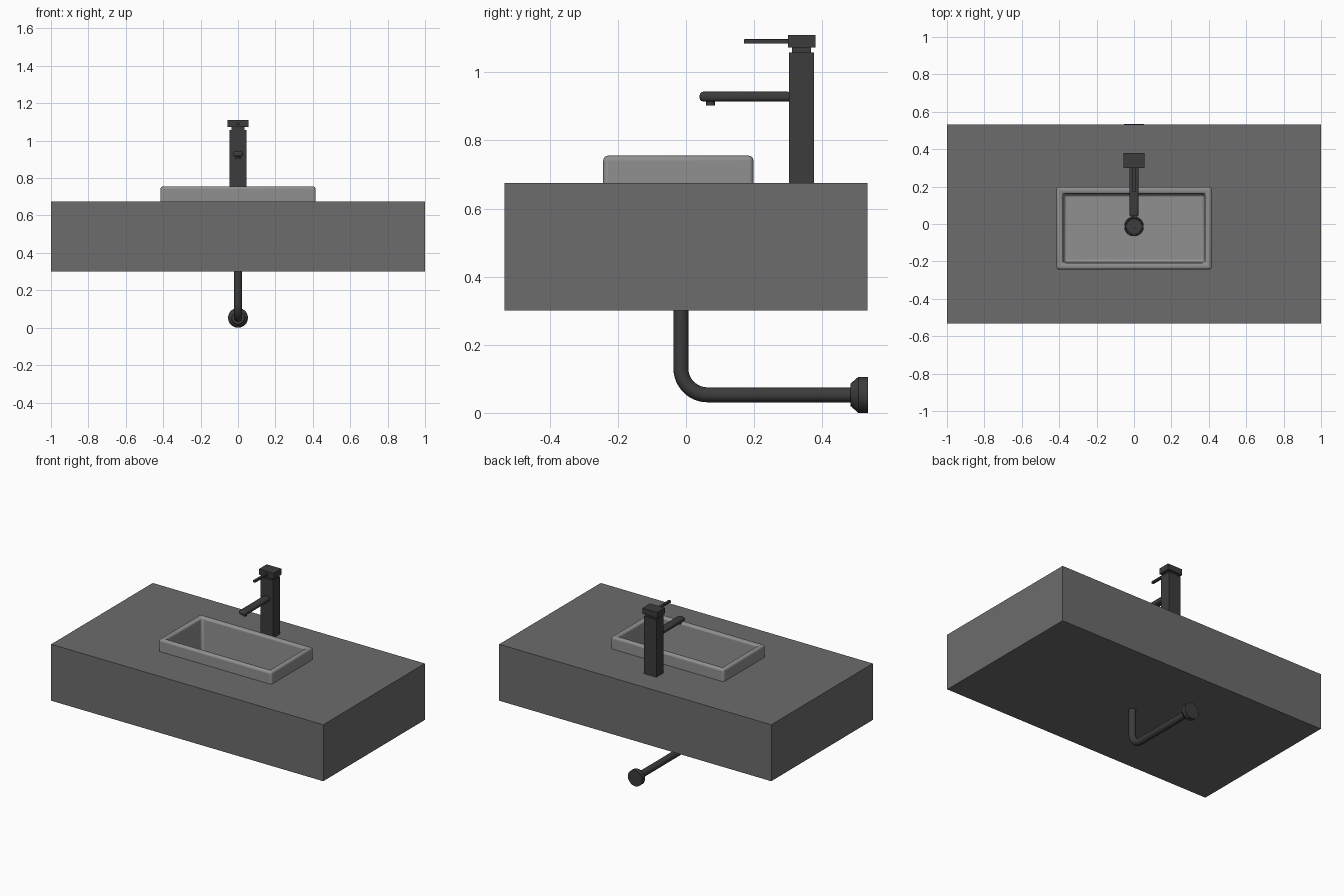
import bpy, bmesh, math
from mathutils import Vector, Matrix

if "Cube" in bpy.data.objects:
    bpy.data.objects.remove(bpy.data.objects["Cube"])


def material(name, v):
    m = bpy.data.materials.new(name)
    m.diffuse_color = (v, v, v, 1)
    m.use_nodes = True
    m.node_tree.nodes["Principled BSDF"].inputs["Base Color"].default_value = m.diffuse_color
    return m


STONE = material("stone_grey", 0.15)
CERAMIC = material("ceramic_grey", 0.28)
METAL = material("dark_metal", 0.045)


def add_object(name, bm, mat, smooth=False):
    bmesh.ops.recalc_face_normals(bm, faces=bm.faces)
    me = bpy.data.meshes.new(name)
    bm.to_mesh(me)
    bm.free()
    ob = bpy.data.objects.new(name, me)
    bpy.context.collection.objects.link(ob)
    me.materials.append(mat)
    if smooth:
        bpy.ops.object.select_all(action='DESELECT')
        ob.select_set(True)
        bpy.context.view_layer.objects.active = ob
        bpy.ops.object.shade_smooth_by_angle(angle=math.radians(35))
    return ob


def box_bm(lo, hi):
    bm = bmesh.new()
    lo, hi = Vector(lo), Vector(hi)
    bmesh.ops.create_cube(bm, size=1, matrix=Matrix.Translation((lo + hi) / 2)
                          @ Matrix.Diagonal((*(hi - lo), 1)))
    return bm


def bevel(ob, width, segments=3):
    m = ob.modifiers.new("edge_bevel", 'BEVEL')
    m.width, m.segments = width, segments
    m.limit_method = 'ANGLE'


def box(name, lo, hi, mat, width=0.0):
    ob = add_object(name, box_bm(lo, hi), mat, smooth=width > 0)
    if width:
        bevel(ob, width)
    return ob


def lathe(name, profile, origin, axis, mat, n=32):
    """Closed round solid from (radius, distance along axis) rings."""
    bm = bmesh.new()
    turn = Vector((0, 0, 1)).rotation_difference(Vector(axis)).to_matrix()
    rings = [[bm.verts.new(Vector(origin) + turn @ Vector(
        (r * math.cos(2 * math.pi * i / n), r * math.sin(2 * math.pi * i / n), d)))
        for i in range(n)] for r, d in profile]
    for a, b in zip(rings, rings[1:]):
        for i in range(n):
            j = (i + 1) % n
            bm.faces.new((a[i], a[j], b[j], b[i]))
    bm.faces.new(rings[0])
    bm.faces.new(rings[-1])
    return add_object(name, bm, mat, smooth=True)


# Counter block with a pocket that receives the basin
FLOOR = 0.47
counter = box("counter", (-1, -0.533, 0.30), (1, 0.533, 0.675), STONE)
cutter = box("pocket_cutter", (-0.395, -0.222, 0.42), (0.395, 0.178, 0.8), STONE)
cutter.hide_render = True
cut = counter.modifiers.new("pocket", 'BOOLEAN')
cut.operation, cut.object, cut.solver = 'DIFFERENCE', cutter, 'EXACT'
bpy.context.view_layer.objects.active = counter
bpy.ops.object.modifier_apply(modifier="pocket")
bpy.data.objects.remove(cutter)

# Basin: box with inset rim, sunk and slightly tapered bowl
bm = box_bm((-0.415, -0.243, 0.43), (0.415, 0.198, 0.755))
bm.normal_update()
top = max(bm.faces, key=lambda f: f.calc_center_median().z)
bmesh.ops.inset_individual(bm, faces=[top], thickness=0.05)
bowl = bmesh.ops.extrude_face_region(bm, geom=[top])
floor_verts = [g for g in bowl['geom'] if isinstance(g, bmesh.types.BMVert)]
if top.is_valid:
    bmesh.ops.delete(bm, geom=[top], context='FACES_ONLY')
for v in floor_verts:
    v.co.z = FLOOR
    v.co.x *= 0.985
    v.co.y = -0.0225 + (v.co.y + 0.0225) * 0.97
basin = add_object("basin", bm, CERAMIC, smooth=True)
bevel(basin, 0.014, 4)

# Drain grate: backing disc, outer rim, hub and radial bars
DY = -0.013
lathe("drain_disc", [(0.048, -0.002), (0.048, 0.002)], (0, DY, FLOOR), (0, 0, 1), METAL)
lathe("drain_hub", [(0.012, 0), (0.012, 0.006), (0.009, 0.008)], (0, DY, FLOOR), (0, 0, 1), METAL, 24)
bpy.ops.mesh.primitive_torus_add(major_radius=0.046, minor_radius=0.006, major_segments=32,
                                 minor_segments=8, location=(0, DY, FLOOR + 0.002))
rim = bpy.context.object
rim.name = "drain_rim"
rim.data.materials.append(METAL)
bpy.ops.object.shade_smooth_by_angle()
bm = bmesh.new()
for k in range(12):
    bmesh.ops.create_cube(bm, size=1, matrix=Matrix.Translation((0, DY, FLOOR + 0.004))
                          @ Matrix.Rotation(k * math.pi / 6, 4, 'Z')
                          @ Matrix.Translation((0.027, 0, 0))
                          @ Matrix.Diagonal((0.036, 0.006, 0.005, 1)))
add_object("drain_bars", bm, METAL)

# Tap: column, neck, cap, lever, spout and nozzle
box("tap_column", (-0.045, 0.303, 0.674), (0.045, 0.376, 1.058), METAL)
box("tap_neck", (-0.036, 0.311, 1.056), (0.036, 0.367, 1.074), METAL)
box("tap_cap", (-0.055, 0.30, 1.072), (0.055, 0.38, 1.11), METAL)
box("tap_lever", (-0.009, 0.17, 1.084), (0.009, 0.31, 1.097), METAL, 0.002)
box("tap_spout", (-0.025, 0.04, 0.914), (0.025, 0.31, 0.943), METAL, 0.011)
lathe("tap_nozzle", [(0.013, 0), (0.013, 0.02)], (0, 0.072, 0.902), (0, 0, 1), METAL, 24)

# Waste pipe: vertical drop, quarter bend, run to the wall
PY, PZ, R, BEND = -0.015, 0.053, 0.022, 0.078
path = [(0.44, PY)]
for k in range(13):
    a = k / 12 * math.pi / 2
    path.append((PZ + BEND - BEND * math.sin(a), PY + BEND - BEND * math.cos(a)))
path.append((PZ, 0.50))
bm = bmesh.new()
rings, n = [], 24
for k, (z, y) in enumerate(path):
    a = min(max(k - 1, 0), 12) / 12 * math.pi / 2
    side = Vector((0, math.cos(a), math.sin(a)))
    rings.append([bm.verts.new(Vector((0, y, z)) + R * (
        Vector((1, 0, 0)) * math.cos(2 * math.pi * i / n) + side * math.sin(2 * math.pi * i / n)))
        for i in range(n)])
for a, b in zip(rings, rings[1:]):
    for i in range(n):
        bm.faces.new((a[i], a[(i + 1) % n], b[(i + 1) % n], b[i]))
bm.faces.new(rings[0])
bm.faces.new(rings[-1])
add_object("waste_pipe", bm, METAL, smooth=True)

# Wall flange
lathe("wall_flange", [(0.033, 0), (0.053, 0.023), (0.053, 0.052)], (0, 0.483, PZ), (0, 1, 0), METAL)
